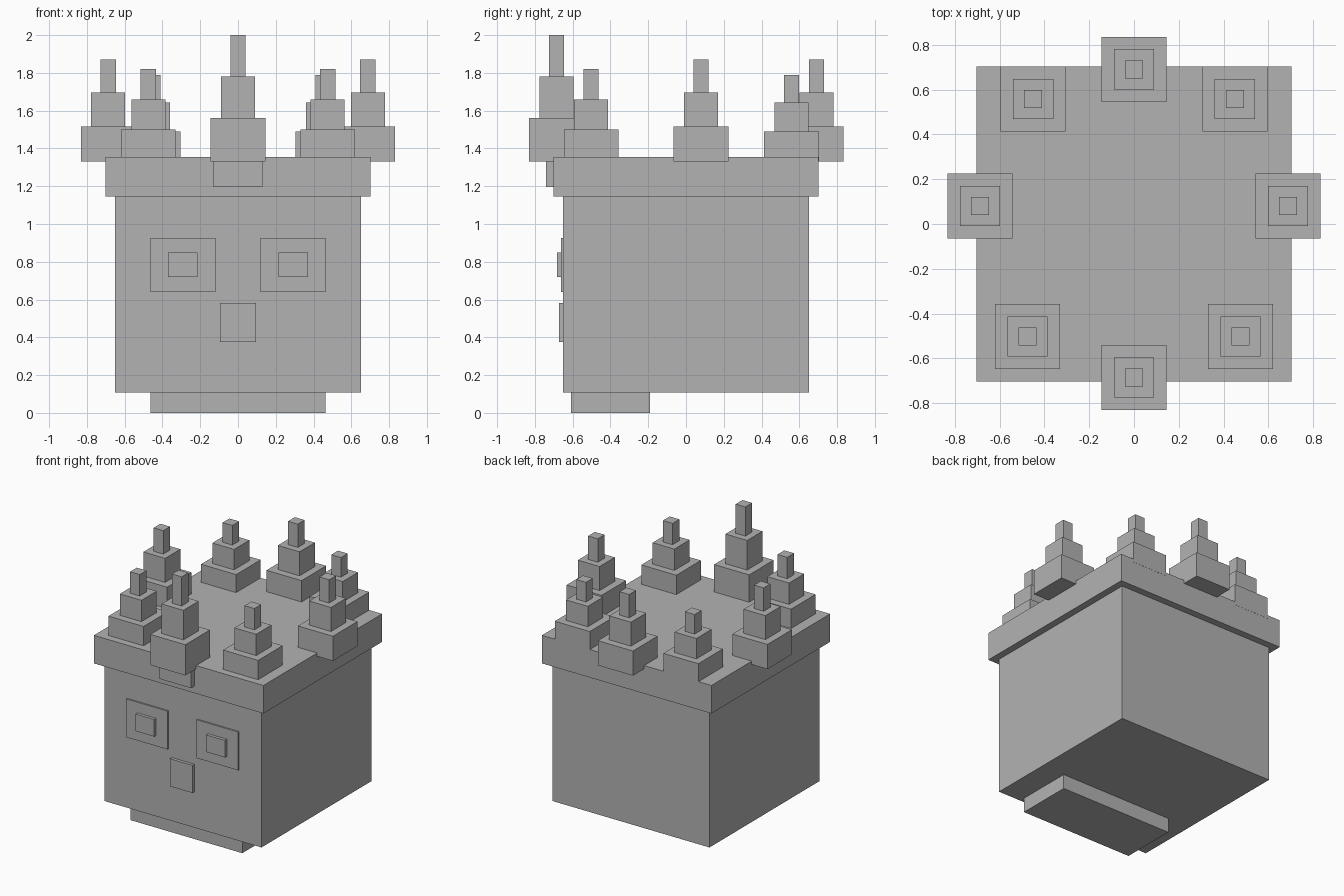
import bpy
import bmesh

if "Cube" in bpy.data.objects:
    bpy.data.objects.remove(bpy.data.objects["Cube"])

grey = bpy.data.materials.new("plain grey")
grey.diffuse_color = (0.45, 0.45, 0.45, 1)
grey.use_nodes = True
grey.node_tree.nodes["Principled BSDF"].inputs["Base Color"].default_value = grey.diffuse_color


def boxes(name, specs):
    """One object made of boxes given as (x0, x1, y0, y1, z0, z1)."""
    bm = bmesh.new()
    for x0, x1, y0, y1, z0, z1 in specs:
        verts = bmesh.ops.create_cube(bm, size=1)["verts"]
        for v in verts:
            v.co.x = x1 if v.co.x > 0 else x0
            v.co.y = y1 if v.co.y > 0 else y0
            v.co.z = z1 if v.co.z > 0 else z0
    mesh = bpy.data.meshes.new(name)
    bm.to_mesh(mesh)
    bm.free()
    mesh.materials.append(grey)
    obj = bpy.data.objects.new(name, mesh)
    bpy.context.collection.objects.link(obj)
    return obj


def spire(name, x, y, heights):
    """Three stacked tiers that get narrower upwards."""
    specs, z = [], 1.33
    for half, top in zip((0.145, 0.09, 0.04), heights):
        specs.append((x - half, x + half, y - half, y + half, z, top))
        z = top
    boxes(name, specs)


# Head, jaw and crown band
boxes("head", [(-0.65, 0.65, -0.65, 0.65, 0.108, 1.145)])
boxes("jaw", [(-0.463, 0.463, -0.61, -0.19, 0, 0.108)])
boxes("crown_band", [(-0.702, 0.702, -0.702, 0.702, 1.145, 1.355)])

# Face
boxes("nose", [(-0.094, 0.094, -0.673, -0.65, 0.376, 0.583)])
for side, s in (("left", -1), ("right", 1)):
    for part, a, b, front, back, z0, z1 in (
            ("eye", 0.12, 0.464, -0.661, -0.65, 0.64, 0.927),
            ("pupil", 0.215, 0.37, -0.684, -0.661, 0.72, 0.848)):
        x0, x1 = sorted((s * a, s * b))
        boxes(f"{side}_{part}", [(x0, x1, front, back, z0, z1)])

# Jewel under the front spire
boxes("crown_jewel", [(-0.13, 0.13, -0.742, -0.70, 1.197, 1.42)])

# Crown spires
spire("front_spire", 0, -0.685, (1.56, 1.782, 2.0))
spire("back_spire", 0, 0.69, (1.515, 1.695, 1.87))
for side, s in (("left", -1), ("right", 1)):
    spire(f"{side}_spire", s * 0.687, 0.08, (1.515, 1.695, 1.87))
    spire(f"front_{side}_spire", s * 0.475, -0.502, (1.5, 1.66, 1.82))
    spire(f"back_{side}_spire", s * 0.45, 0.558, (1.49, 1.643, 1.79))
